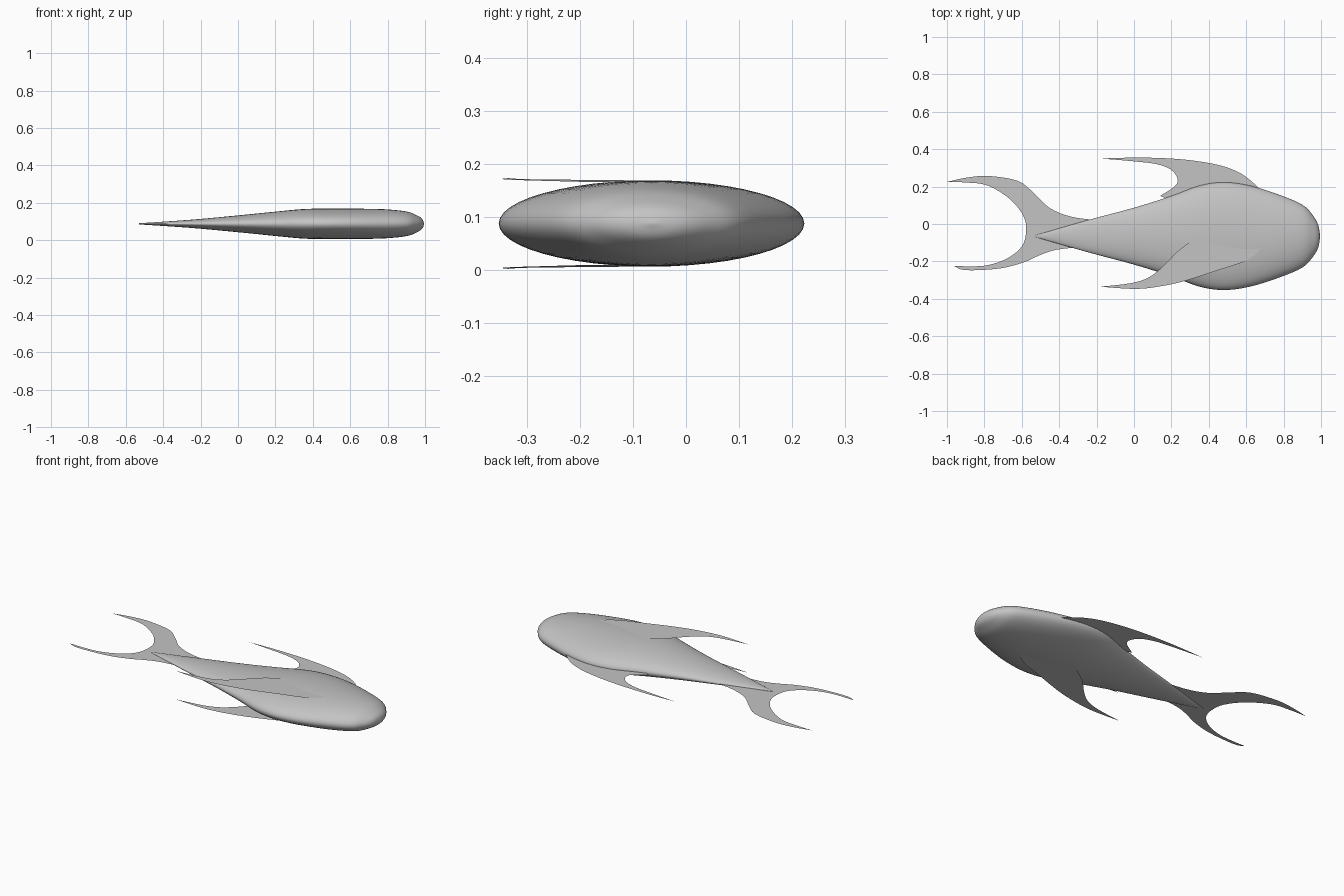
import bpy, bmesh, math
from mathutils import Vector

default_cube = bpy.data.objects.get("Cube")
if default_cube:
    bpy.data.objects.remove(default_cube, do_unlink=True)

AXIS_Y, AXIS_Z = -0.065, 0.088
SIDES = 48

# One plain grey for the whole fish
grey = bpy.data.materials.new("plain_grey")
grey.use_nodes = True
colour = (0.55, 0.55, 0.55, 1)
grey.diffuse_color = colour
grey.node_tree.nodes["Principled BSDF"].inputs["Base Color"].default_value = colour


def smooth_path(points, steps=4):
    """Pass a flowing curve through the given points, keeping both ends."""
    points = [Vector(p) for p in points]
    padded = [points[0]] + points + [points[-1]]
    path = []
    for before, start, end, after in zip(padded, padded[1:], padded[2:], padded[3:]):
        for step in range(steps):
            t = step / steps
            path.append(0.5 * (2 * start + (end - before) * t
                               + (2 * before - 5 * start + 4 * end - after) * t ** 2
                               + (3 * start - before - 3 * end + after) * t ** 3))
    return path + [points[-1]]


def finish(bm, name):
    mesh = bpy.data.meshes.new(name)
    bm.to_mesh(mesh)
    bm.free()
    mesh.materials.append(grey)
    obj = bpy.data.objects.new(name, mesh)
    bpy.context.collection.objects.link(obj)
    return obj


def make_fin(name, edges, height, flip=False):
    """Thin fin sheet bounded by smooth edges; height gives z for each x."""
    outline = []
    for edge in edges:
        outline += [p for p in smooth_path(edge)
                    if not outline or (p - outline[-1]).length > 0.0001]
    if (outline[0] - outline[-1]).length < 0.0001:
        outline.pop()
    bm = bmesh.new()
    face = bm.faces.new([bm.verts.new((p.x, p.y, height(p.x))) for p in outline])
    face.normal_update()
    if (face.normal.z < 0) != flip:
        face.normal_flip()
    bmesh.ops.triangulate(bm, faces=[face])
    return finish(bm, name)


# Body: elliptical sections from tail point to blunt nose (x, half width, half height)
stations = [(-0.53, 0.004, 0.003), (-0.25, 0.085, 0.022), (0, 0.152, 0.045),
            (0.2, 0.215, 0.065), (0.35, 0.27, 0.079), (0.48, 0.288, 0.081),
            (0.62, 0.27, 0.081), (0.78, 0.22, 0.078), (0.9, 0.168, 0.066),
            (0.955, 0.113, 0.046), (0.985, 0.06, 0.026), (0.995, 0.003, 0.001)]
bm = bmesh.new()
rings = []
for x, wide, tall in smooth_path(stations):
    angles = [math.tau * i / SIDES for i in range(SIDES)]
    rings.append([bm.verts.new((x, AXIS_Y + wide * math.cos(a), AXIS_Z + tall * math.sin(a)))
                  for a in angles])
for ring, following in zip(rings, rings[1:]):
    for i in range(SIDES):
        j = (i + 1) % SIDES
        bm.faces.new((ring[i], ring[j], following[j], following[i]))
bm.faces.new(rings[0])
bm.faces.new(rings[-1])
bmesh.ops.recalc_face_normals(bm, faces=bm.faces)
body = finish(bm, "body")
bpy.ops.object.select_all(action="DESELECT")
body.select_set(True)
bpy.context.view_layer.objects.active = body
bpy.ops.object.shade_smooth_by_angle(angle=math.radians(60))

# Tail fin: crescent around the end of the body
upper_tip, lower_tip = (-1, 0.225), (-0.96, -0.225)
make_fin("tail_fin", [
    [(-0.2, 0.02), (-0.34, 0.04), (-0.45, 0.085), (-0.53, 0.16), (-0.62, 0.23),
     (-0.78, 0.257), (-0.9, 0.247), upper_tip],
    [upper_tip, (-0.9, 0.222), (-0.78, 0.205), (-0.66, 0.13), (-0.59, 0.04),
     (-0.577, -0.04), (-0.6, -0.12), (-0.68, -0.185), (-0.8, -0.223), lower_tip],
    [lower_tip, (-0.9, -0.247), (-0.72, -0.238), (-0.59, -0.205), (-0.5, -0.165),
     (-0.41, -0.137), (-0.25, -0.12)],
], lambda x: AXIS_Z)

# Back fin: swept blade on the centre plane
back_tip = (-0.18, 0.35)
make_fin("back_fin", [
    [(0.72, 0.14), (0.66, 0.2), (0.58, 0.265), (0.48, 0.308), (0.34, 0.336),
     (0.18, 0.351), (0, 0.355), back_tip],
    [back_tip, (0, 0.335), (0.13, 0.318), (0.21, 0.28), (0.23, 0.215), (0.14, 0.15)],
    [(0.14, 0.15), (0.3, 0.1), (0.6, 0.1)],
], lambda x: AXIS_Z)

# Side fins: a swept pair lying against both flanks
side_tip, base_rear, base_front = (-0.18, -0.335), (0.34, -0.07), (0.68, -0.07)
for name, side in (("upper_side_fin", 1), ("lower_side_fin", -1)):
    make_fin(name, [
        [base_front, (0.67, -0.14), (0.59, -0.2), (0.44, -0.25), (0.27, -0.305),
         (0.13, -0.335), (0, -0.347), side_tip],
        [side_tip, (-0.02, -0.317), (0.08, -0.285), (0.16, -0.222),
         (0.24, -0.14), base_rear],
        [base_rear, base_front],
    ], lambda x, side=side: AXIS_Z + side * (0.0855 - 0.009 * (x + 0.18)), flip=side < 0)
